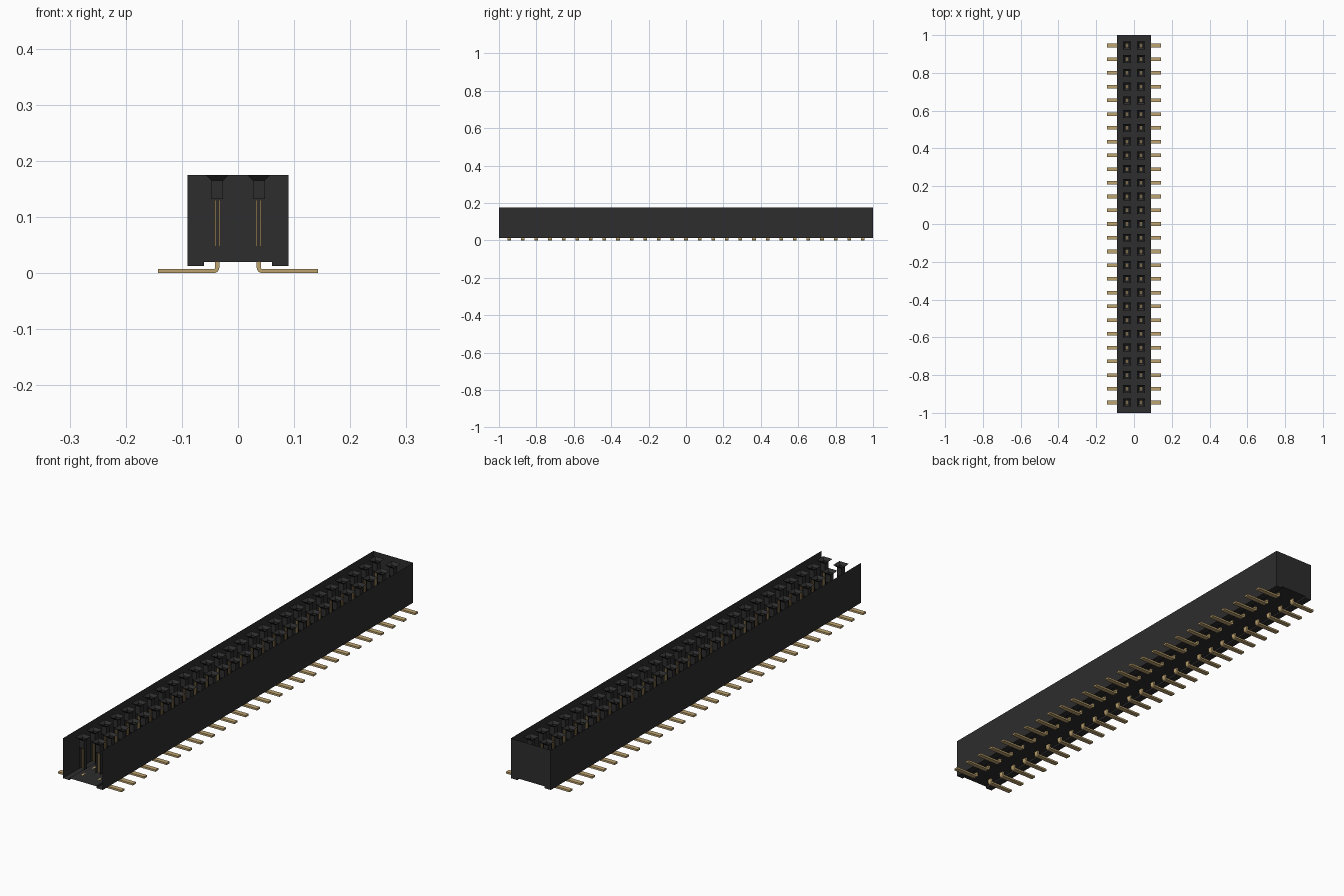
import bpy, bmesh, math

if "Cube" in bpy.data.objects:
    bpy.data.objects.remove(bpy.data.objects["Cube"])

ROWS, PITCH = 27, 0.0727
COL = 0.037                      # column offset from the centre line
HALF_W, TOP = 0.09, 0.175
FOOT_Z, FLOOR_Z, FOOT_X = 0.0125, 0.02, 0.061


def material(name, color):
    m = bpy.data.materials.new(name)
    m.use_nodes = True
    m.diffuse_color = (*color, 1)
    bsdf = m.node_tree.nodes["Principled BSDF"]
    bsdf.inputs["Base Color"].default_value = (*color, 1)
    bsdf.inputs["Roughness"].default_value = 0.6
    return m


black = material("black plastic", (0.026, 0.026, 0.026))
gold = material("gold metal", (0.52, 0.37, 0.16))


def finish(name, bm, mat, recalc=False):
    if recalc:
        bmesh.ops.recalc_face_normals(bm, faces=bm.faces)
    me = bpy.data.meshes.new(name)
    bm.to_mesh(me)
    bm.free()
    me.materials.append(mat)
    ob = bpy.data.objects.new(name, me)
    bpy.context.collection.objects.link(ob)
    return ob


def positions():
    for i in range(ROWS):
        for side in (-1, 1):
            yield side, side * COL, (i - (ROWS - 1) / 2) * PITCH


def ring(bm, cx, cy, half, z):
    return [bm.verts.new((cx + sx * half, cy + sy * half, z))
            for sx, sy in ((-1, -1), (1, -1), (1, 1), (-1, 1))]


def box(bm, x0, x1, y0, y1, z0, z1):
    lo = [bm.verts.new((x, y, z0)) for x, y in ((x0, y0), (x1, y0), (x1, y1), (x0, y1))]
    hi = [bm.verts.new((v.co.x, v.co.y, z1)) for v in lo]
    bm.faces.new(lo[::-1])
    bm.faces.new(hi)
    for k in range(4):
        n = (k + 1) % 4
        bm.faces.new((lo[k], lo[n], hi[n], hi[k]))


# Housing: thin trough, open at the top and front, closed at the back
bm = bmesh.new()
half = [(HALF_W, TOP), (HALF_W, FOOT_Z), (FOOT_X, FOOT_Z), (FOOT_X, FLOOR_Z)]
profile = [(-x, z) for x, z in half] + half[::-1]
front = [bm.verts.new((x, -1, z)) for x, z in profile]
back = [bm.verts.new((x, 1, z)) for x, z in profile]
for k in range(len(profile) - 1):
    bm.faces.new((front[k], front[k + 1], back[k + 1], back[k]))
bm.faces.new(back)
finish("housing", bm, black, True)

# Sockets: square funnel, short collar, then two side walls
bm = bmesh.new()
for side, cx, cy in positions():
    rings = [ring(bm, cx, cy, h, z) for h, z in
             ((0.021, TOP), (0.0107, 0.165), (0.0107, 0.132), (0.0107, 0.045))]
    for j in range(3):
        for k in range(4):
            if j == 2 and k in (0, 2):      # open toward the neighbouring rows
                continue
            n = (k + 1) % 4
            bm.faces.new((rings[j][k], rings[j][n], rings[j + 1][n], rings[j + 1][k]))
finish("sockets", bm, black)

# Contacts: a pair of thin upright leaves inside each socket
bm = bmesh.new()
for side, cx, cy in positions():
    for s in (-1, 1):
        x = cx + s * 0.0035
        box(bm, x - 0.001, x + 0.001, cy - 0.005, cy + 0.005, 0.047, 0.13)
finish("contacts", bm, gold, True)

# Solder pins: flat strips that leave the floor and bend outward
T, R = 0.0075, 0.010             # strip thickness and outer bend radius
inner_x = COL - T / 2
arc = [math.pi * (1 + k / 8) for k in range(5)]
outer = [(inner_x, FLOOR_Z + 0.001)]
outer += [(inner_x + R + R * math.cos(a), R + R * math.sin(a)) for a in arc]
outer += [(0.143, 0)]
inside = [(inner_x + T, FLOOR_Z + 0.001)]
inside += [(inner_x + R + (R - T) * math.cos(a), R + (R - T) * math.sin(a)) for a in arc]
inside += [(0.143, T)]
bm = bmesh.new()
for side, cx, cy in positions():
    strips = [[bm.verts.new((side * x, cy + s * 0.0095, z)) for x, z in pts]
              for pts in (outer, inside) for s in (-1, 1)]
    a, b, d, c = strips          # a,b outer edge pair; d,c inner edge pair
    loop = (a, b, c, d)
    for k in range(len(outer) - 1):
        for j in range(4):
            p, q = loop[j], loop[(j + 1) % 4]
            bm.faces.new((p[k], q[k], q[k + 1], p[k + 1]))
    for k in (0, -1):
        bm.faces.new([s[k] for s in loop])
finish("solder_pins", bm, gold, True)
